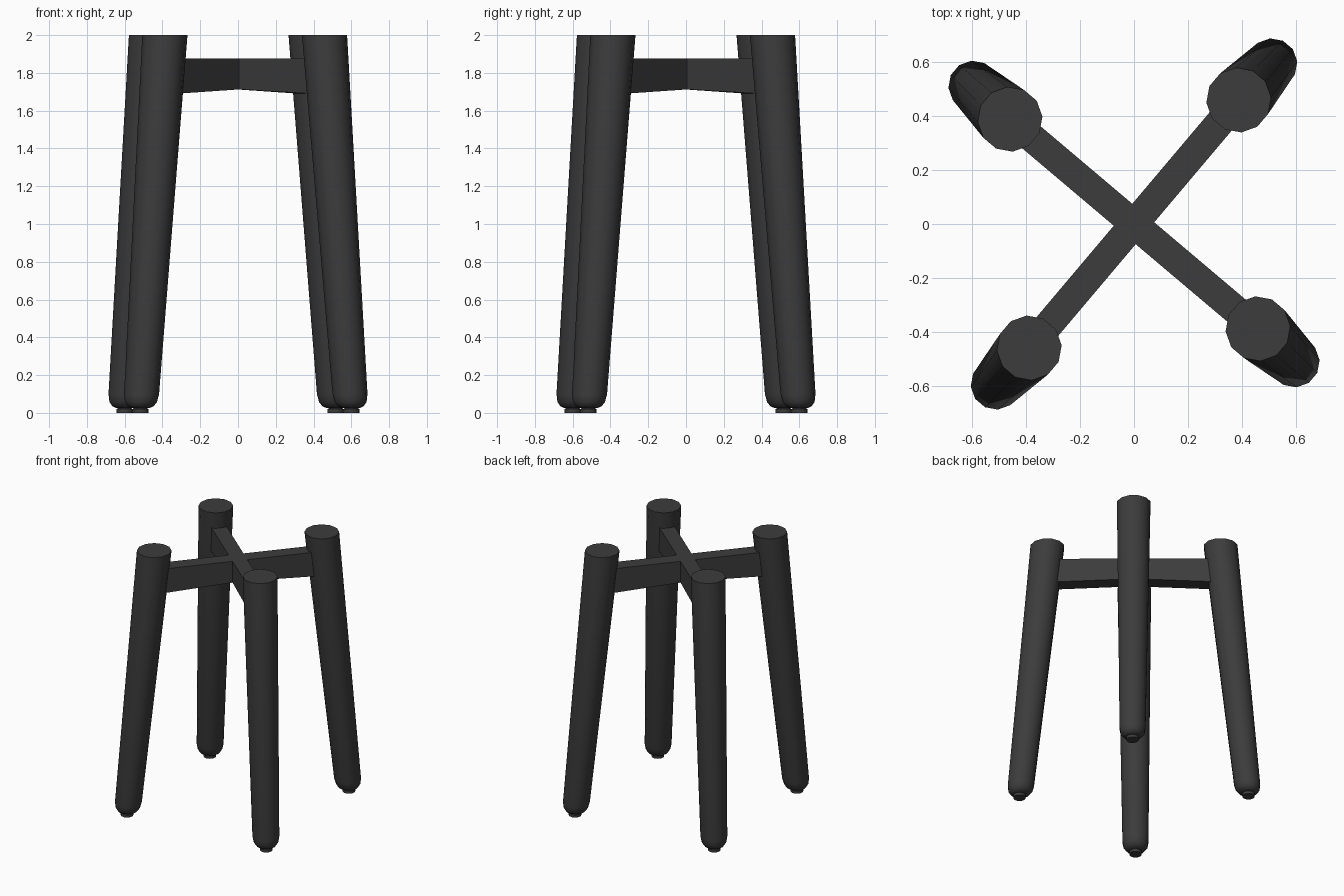
import bpy, bmesh, math
from mathutils import Vector

if "Cube" in bpy.data.objects:
    bpy.data.objects.remove(bpy.data.objects["Cube"])

SIDES = 12
TOP, BOTTOM = Vector((0.387, 0.458)), Vector((0.517, 0.6))
ANGLE = math.atan2(TOP.y, TOP.x)

mat = bpy.data.materials.new("dark_grey")
mat.diffuse_color = (0.045, 0.045, 0.045, 1)
mat.use_nodes = True
mat.node_tree.nodes["Principled BSDF"].inputs["Base Color"].default_value = mat.diffuse_color


def finish(name, bm, turn=0.0, smooth=True):
    bmesh.ops.recalc_face_normals(bm, faces=bm.faces)
    me = bpy.data.meshes.new(name)
    bm.to_mesh(me)
    bm.free()
    me.materials.append(mat)
    ob = bpy.data.objects.new(name, me)
    bpy.context.collection.objects.link(ob)
    ob.rotation_euler.z = turn
    if smooth:
        bpy.ops.object.select_all(action='DESELECT')
        ob.select_set(True)
        bpy.context.view_layer.objects.active = ob
        bpy.ops.object.shade_smooth_by_angle(angle=math.radians(40))
    return ob


def loft(profile, centre):
    """Stack level rings of (radius, z) along a centre line and cap them."""
    bm = bmesh.new()
    rings = []
    for r, z in profile:
        c = centre(z)
        rings.append([bm.verts.new((c.x + r * math.cos(a), c.y + r * math.sin(a), z))
                      for a in (ANGLE + math.tau * (i + 0.5) / SIDES for i in range(SIDES))])
    for lo, hi in zip(rings, rings[1:]):
        for i in range(SIDES):
            j = (i + 1) % SIDES
            bm.faces.new((lo[i], lo[j], hi[j], hi[i]))
    bm.faces.new(rings[0])
    bm.faces.new(rings[-1])
    return bm


# Splayed tapered legs with rounded ends, and small foot pads
leg_profile = [(0.045, 0.025), (0.068, 0.035), (0.085, 0.058), (0.093, 0.1), (0.12, 2.0)]
foot_profile = [(0.044, 0.0), (0.044, 0.02), (0.036, 0.024), (0.036, 0.05)]
for k, place in enumerate(("back_right", "back_left", "front_left", "front_right")):
    turn = k * math.pi / 2
    finish(place + "_leg", loft(leg_profile, lambda z: BOTTOM.lerp(TOP, z / 2)), turn)
    finish(place + "_foot", loft(foot_profile, lambda z: BOTTOM), turn)

# Crossed braces, slightly deeper toward the legs
for k, name in enumerate(("brace_a", "brace_b")):
    bm = bmesh.new()
    outline = [(-0.56, 1.875), (-0.56, 1.69), (0, 1.715), (0.56, 1.69), (0.56, 1.875)]
    face = bm.faces.new([bm.verts.new((x, -0.053, z)) for x, z in outline])
    ext = bmesh.ops.extrude_face_region(bm, geom=[face])
    bmesh.ops.translate(bm, vec=(0, 0.106, 0),
                        verts=[v for v in ext["geom"] if isinstance(v, bmesh.types.BMVert)])
    finish(name, bm, ANGLE + k * math.pi / 2, smooth=False)
